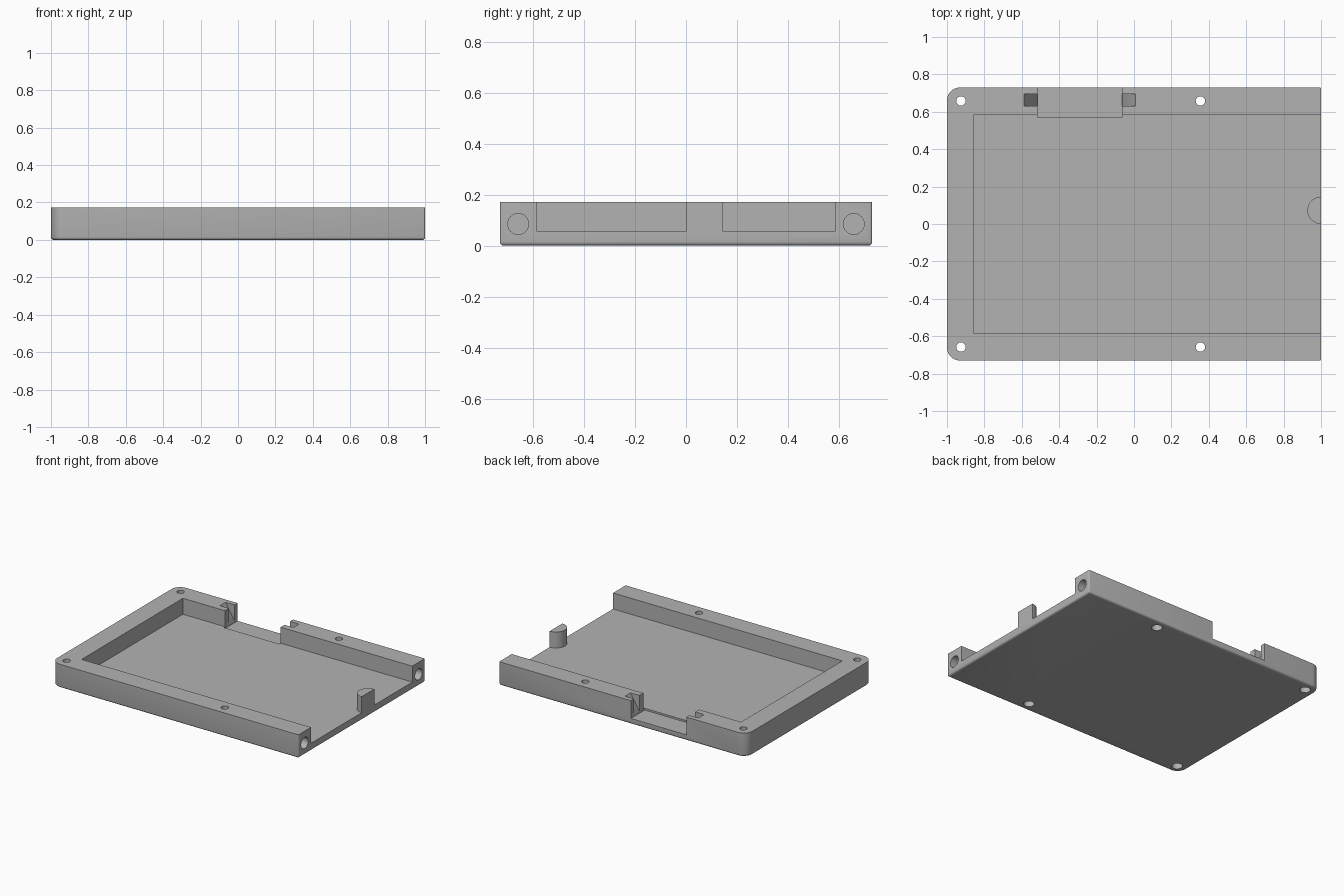
import bpy, bmesh, math

cube = bpy.data.objects.get("Cube")
if cube:
    bpy.data.objects.remove(cube, do_unlink=True)

HEIGHT, FLOOR, HALF_Y = 0.172, 0.055, 0.73
TOP = HEIGHT + 0.05  # cutters overshoot the rim

grey = bpy.data.materials.new("plain_grey")
grey.use_nodes = True
colour = (0.45, 0.45, 0.45, 1)
grey.diffuse_color = colour
grey.node_tree.nodes["Principled BSDF"].inputs["Base Color"].default_value = colour


def prism(name, points, vector):
    """Solid made by pushing a flat outline along a vector."""
    bm = bmesh.new()
    face = bm.faces.new([bm.verts.new(p) for p in points])
    moved = bmesh.ops.extrude_face_region(bm, geom=[face])["geom"]
    bmesh.ops.translate(bm, vec=vector,
                        verts=[v for v in moved if isinstance(v, bmesh.types.BMVert)])
    bmesh.ops.recalc_face_normals(bm, faces=bm.faces)
    mesh = bpy.data.meshes.new(name)
    bm.to_mesh(mesh)
    bm.free()
    mesh.materials.append(grey)
    obj = bpy.data.objects.new(name, mesh)
    bpy.context.collection.objects.link(obj)
    return obj


def box(name, x0, x1, y0, y1, z0, z1):
    outline = [(x0, y0, z0), (x1, y0, z0), (x1, y1, z0), (x0, y1, z0)]
    return prism(name, outline, (0, 0, z1 - z0))


def arc(x, y, radius, start, end, steps):
    angles = [math.radians(start + (end - start) * i / steps) for i in range(steps + 1)]
    return [(x + radius * math.cos(a), y + radius * math.sin(a)) for a in angles]


def upright_cylinder(name, x, y, radius, z0, z1):
    ring = arc(x, y, radius, 0, 360, 32)[:-1]
    return prism(name, [(px, py, z0) for px, py in ring], (0, 0, z1 - z0))


def select(obj):
    bpy.ops.object.select_all(action='DESELECT')
    obj.select_set(True)
    bpy.context.view_layer.objects.active = obj


def cut(obj, cutter):
    mod = obj.modifiers.new("cut", 'BOOLEAN')
    mod.operation, mod.solver, mod.object = 'DIFFERENCE', 'EXACT', cutter
    select(obj)
    bpy.ops.object.modifier_apply(modifier=mod.name)
    bpy.data.objects.remove(cutter, do_unlink=True)


# Tray body: large corner rounds on one end, tiny ones on the open end
R, r = 0.07, 0.008
outline = (arc(1 - r, HALF_Y - r, r, 0, 90, 3)
           + arc(-1 + R, HALF_Y - R, R, 90, 180, 10)
           + arc(-1 + R, -HALF_Y + R, R, 180, 270, 10)
           + arc(1 - r, -HALF_Y + r, r, 270, 360, 3))
tray = prism("tray", [(x, y, 0) for x, y in outline], (0, 0, HEIGHT))

# Rounded underside edge
bm = bmesh.new()
bm.from_mesh(tray.data)
rim = [e for e in bm.edges if all(v.co.z < 0.001 for v in e.verts)]
bmesh.ops.bevel(bm, geom=rim, offset=0.015, segments=4, profile=0.5,
                affect='EDGES', clamp_overlap=False)
bmesh.ops.remove_doubles(bm, verts=bm.verts, dist=0.0002)
bmesh.ops.recalc_face_normals(bm, faces=bm.faces)
bm.to_mesh(tray.data)
bm.free()

# Main pocket, open at one end
cut(tray, box("pocket", -0.855, 1.1, -0.585, 0.585, FLOOR, TOP))

# Gap in the back wall, slightly deeper than the pocket
GAP = (-0.515, -0.065)
cut(tray, box("wall_gap", GAP[0], GAP[1], 0.57, 0.85, FLOOR - 0.013, TOP))

# Sloping notches on both sides of the gap
for edge, side in ((GAP[0], -1), (GAP[1], 1)):
    slope = [(-0.03, FLOOR), (0, FLOOR), (0.072, HEIGHT), (0.072, TOP), (-0.03, TOP)]
    cut(tray, prism("notch", [(edge + side * x, 0.63, z) for x, z in slope], (0, 0.065, 0)))

# Screw holes, widened from below
for x in (-0.925, 0.355):
    for y in (-0.658, 0.658):
        cut(tray, upright_cylinder("screw_hole", x, y, 0.025, -0.1, TOP))
        cut(tray, upright_cylinder("screw_head", x, y, 0.036, -0.1, 0.09))

# Round sockets in the ends of the side walls
for y in (-0.658, 0.658):
    ring = arc(y, 0.085, 0.041, 0, 360, 32)[:-1]
    cut(tray, prism("socket", [(0.86, py, pz) for py, pz in ring], (0.25, 0, 0)))

# Half-round post at the open end
half = arc(1, 0.073, 0.073, 90, 270, 20)
post = prism("half_round_post", [(x, y, FLOOR) for x, y in half], (0, 0, HEIGHT - FLOOR))

for obj in (tray, post):
    select(obj)
    bpy.ops.object.shade_smooth_by_angle(angle=math.radians(35))
